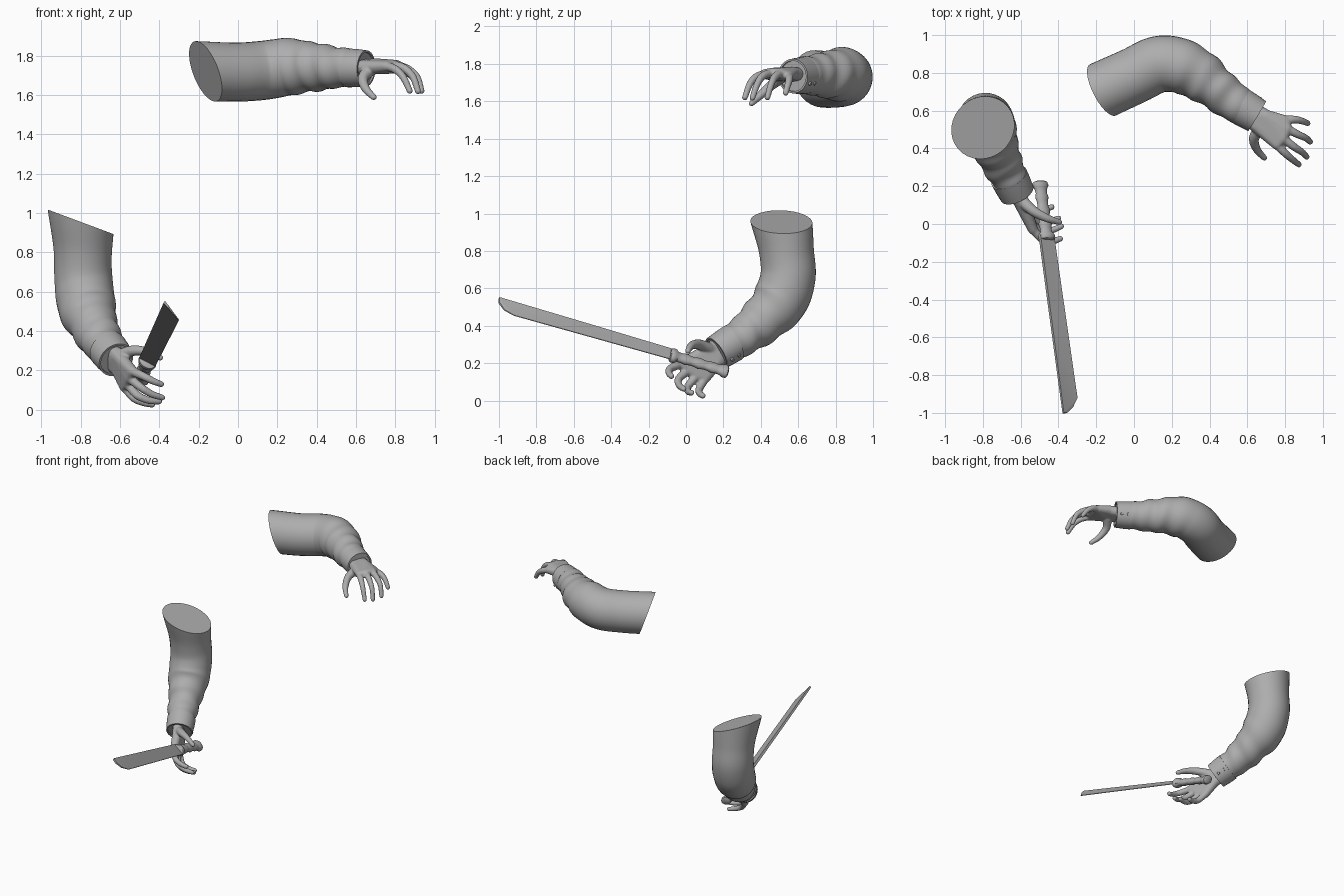
import bpy, bmesh, math
from mathutils import Vector as V, Matrix

if "Cube" in bpy.data.objects:
    bpy.data.objects.remove(bpy.data.objects["Cube"])

gray = bpy.data.materials.new("plain_gray")
gray.diffuse_color = (0.42, 0.42, 0.42, 1)
gray.use_nodes = True
gray.node_tree.nodes["Principled BSDF"].inputs["Base Color"].default_value = gray.diffuse_color


def finish(name, bm, angle=40):
    bmesh.ops.recalc_face_normals(bm, faces=bm.faces)
    me = bpy.data.meshes.new(name)
    bm.to_mesh(me)
    bm.free()
    me.materials.append(gray)
    ob = bpy.data.objects.new(name, me)
    bpy.context.collection.objects.link(ob)
    bpy.ops.object.select_all(action='DESELECT')
    ob.select_set(True)
    bpy.context.view_layer.objects.active = ob
    bpy.ops.object.shade_smooth_by_angle(angle=math.radians(angle))
    return ob


def loft(name, rings, angle=40):
    """Skin a list of point rings and cap both ends."""
    bm = bmesh.new()
    rows = [[bm.verts.new(p) for p in r] for r in rings]
    n = len(rows[0])
    for a, b in zip(rows, rows[1:]):
        for i in range(n):
            j = (i + 1) % n
            bm.faces.new((a[i], a[j], b[j], b[i]))
    bm.faces.new(rows[0])
    bm.faces.new(rows[-1])
    return finish(name, bm, angle)


def spline(pts, steps):
    """Catmull-Rom through 4D points (x, y, z, radius)."""
    p = [V(q) for q in pts]
    p = [2 * p[0] - p[1]] + p + [2 * p[-1] - p[-2]]
    out = []
    for i in range(1, len(p) - 2):
        a, b, c, d = p[i - 1:i + 3]
        for k in range(steps):
            t = k / steps
            out.append(0.5 * (2 * b + (c - a) * t + (2 * a - 5 * b + 4 * c - d) * t * t
                              + (3 * b - a - 3 * c + d) * t ** 3))
    return out + [p[-2]]


def frame(axis, ref):
    u = (ref - axis * ref.dot(axis)).normalized()
    return u, axis.cross(u)


SEG = 32


def sleeve(side, pts, cut, button_dir, phase):
    # sleeve tube with a slanted shoulder cut and soft folds on the forearm
    path = spline(pts, 7)
    pos = [q.xyz for q in path]
    ref, rings, n = V((0.3, 0.2, 1)) if side == "left" else V((1, 0.3, 0)), [], len(path)
    cut = V(cut).normalized()
    for i, q in enumerate(path):
        ax = (pos[min(i + 1, n - 1)] - pos[max(i - 1, 0)]).normalized()
        u, v = frame(ax, ref)
        ref = u
        s = i / (n - 1)
        amp = 0.035 * min(1, max(0, (s - 0.35) * 5)) * min(1, (1 - s) * 8)
        slant = max(0, 1 - s / 0.3)
        ring = []
        for k in range(SEG):
            a = 2 * math.pi * k / SEG
            f = 1 + amp * (math.sin(44 * s + 1.6 * math.sin(a + phase))
                           + 0.6 * math.sin(27 * s + 2 * a + phase))
            off = (u * math.cos(a) + v * math.sin(a)) * q[3] * f
            off -= ax * (off.dot(cut) / ax.dot(cut)) * slant
            ring.append(pos[i] + off)
        rings.append(ring)
    loft(side + "_sleeve", rings)

    # cuff band, open at the hand end
    end, r = pos[-1], path[-1][3]
    ax = (V(pts[-1][:3]) - V(pts[-2][:3])).normalized()
    u, v = frame(ax, ref)
    prof = [(-.10, r * .85), (-.10, r + .013), (-.05, r + .011), (.008, r + .006),
            (.008, r - .004), (-.04, r - .012)]
    loft(side + "_cuff", [[end + ax * t + (u * math.cos(2 * math.pi * k / SEG)
                          + v * math.sin(2 * math.pi * k / SEG)) * w
                          for k in range(SEG)] for t, w in prof])

    # two small cuff buttons
    d, e = frame(ax, V(button_dir))
    for j, t in enumerate((-.07, -.025)):
        bm = bmesh.new()
        m = Matrix((ax, e, d)).transposed().to_4x4()
        m.translation = end + ax * t + d * (r + .011)
        bmesh.ops.create_cone(bm, cap_ends=True, segments=14, radius1=.011,
                              radius2=.009, depth=.012, matrix=m)
        finish(f"{side}_button_{j + 1}", bm)


def add_hull(bm, balls):
    """Convex skin around a set of balls (x, y, z, radius)."""
    h = bmesh.new()
    for x, y, z, r in balls:
        bmesh.ops.create_icosphere(h, subdivisions=2, radius=r,
                                   matrix=Matrix.Translation((x, y, z)))
    pts = [v.co.copy() for v in h.verts]
    h.clear()
    for p in pts:
        h.verts.new(p)
    bmesh.ops.convex_hull(h, input=h.verts)
    bmesh.ops.delete(h, geom=[v for v in h.verts if not v.link_faces], context='VERTS')
    bmesh.ops.recalc_face_normals(h, faces=h.faces)
    me = bpy.data.meshes.new("tmp")
    h.to_mesh(me)
    h.free()
    bm.from_mesh(me)
    bpy.data.meshes.remove(me)


def hand(side, wrist, fingers, thumb):
    # palm and digits are fused into one smooth skin
    bm = bmesh.new()
    knuckles = [(*f[0], .027) for f in fingers]
    add_hull(bm, wrist[2:] + knuckles)
    add_hull(bm, wrist)
    for digit, r0 in [(f, .024) for f in fingers] + [(thumb, .034)]:
        path = spline([(*p, r0 - (r0 - .016) * i / (len(digit) - 1))
                       for i, p in enumerate(digit)], 3)
        for a, b in zip(path, path[1:]):
            add_hull(bm, [a, b])
    ob = finish(side + "_hand", bm)
    m = ob.modifiers.new("fuse", 'REMESH')
    m.mode, m.voxel_size, m.use_smooth_shade = 'VOXEL', 0.006, True
    m = ob.modifiers.new("soften", 'SMOOTH')
    m.factor, m.iterations = 0.5, 4


# bent arm that grips the knife
sleeve("right", [(-.80, .51, .955, .163), (-.79, .537, .80, .147), (-.785, .545, .66, .148),
                 (-.77, .50, .53, .148), (-.735, .41, .43, .125), (-.70, .325, .36, .108),
                 (-.66, .245, .305, .096), (-.622, .168, .257, .088)],
       (.35, 0, .94), (.6, .6, -.5), 0.5)
hand("right",
     [(-.645, .19, .31, .042), (-.66, .23, .255, .042),
      (-.60, .11, .265, .036), (-.61, .165, .205, .036)],
     [[(-.535, -.03, .195), (-.48, -.085, .17), (-.43, -.09, .145), (-.39, -.078, .13)],
      [(-.55, .01, .16), (-.495, -.04, .115), (-.44, -.035, .08), (-.385, -.012, .062)],
      [(-.56, .055, .13), (-.515, .01, .075), (-.455, .012, .048), (-.40, .03, .042)],
      [(-.575, .10, .115), (-.53, .07, .06), (-.48, .075, .036), (-.435, .09, .026)]],
     [(-.60, .13, .275), (-.535, .07, .30), (-.46, .03, .295), (-.395, .01, .265)])

# outstretched open arm
sleeve("left", [(-.165, .71, 1.72, .152), (0, .785, 1.716, .15), (.13, .845, 1.725, .15),
                (.25, .835, 1.742, .146), (.36, .775, 1.742, .13), (.45, .705, 1.74, .112),
                (.54, .638, 1.738, .10), (.645, .575, 1.735, .086)],
     (1, .5, .39), (.4, .75, -.4), 2.0)
hand("left",
     [(.60, .63, 1.74, .036), (.57, .58, 1.74, .036),
      (.70, .57, 1.75, .036), (.665, .505, 1.74, .036)],
     [[(.80, .55, 1.735), (.85, .553, 1.72), (.89, .545, 1.69), (.92, .533, 1.645)],
      [(.81, .505, 1.75), (.865, .475, 1.73), (.91, .455, 1.69), (.933, .435, 1.62)],
      [(.79, .455, 1.752), (.845, .41, 1.735), (.89, .38, 1.69), (.915, .355, 1.618)],
      [(.755, .42, 1.745), (.80, .375, 1.73), (.84, .34, 1.69), (.873, .315, 1.62)]],
     [(.675, .51, 1.73), (.635, .455, 1.685), (.65, .395, 1.63), (.69, .35, 1.588)])

# knife frame: length, width and thickness directions
spine0, spine1 = V((-.50, -.06, .265)), V((-.375, -1.0, .548))
edge0, edge1 = V((-.425, -.05, .212)), V((-.30, -.92, .455))
length = (spine1 - spine0).normalized()
width, thick = frame(length, edge0 - spine0)

# blade: wedge section, thick spine and thin cutting edge, rounded tip
outline = [(spine0, .010), (spine0.lerp(spine1, .5), .009), (spine1, .007),
           (V((-.355, -1.0, .524)), .006), (V((-.325, -.972, .485)), .004),
           (edge1, .002), (edge0.lerp(edge1, .5), .002), (edge0, .002)]
bm = bmesh.new()
top = [bm.verts.new(p + thick * t) for p, t in outline]
bot = [bm.verts.new(p - thick * t) for p, t in outline]
n = len(outline)
for s in (top, bot):
    for i, j, k, l in ((0, 1, 6, 7), (1, 2, 5, 6), (2, 3, 4, 5)):
        bm.faces.new((s[i], s[j], s[k], s[l]))
for i in range(n):
    j = (i + 1) % n
    bm.faces.new((top[i], top[j], bot[j], bot[i]))
finish("blade", bm, 25)

# handle: guard collar, finger grooves and a flared butt
butt, front = V((-.498, .225, .152)), V((-.460, -.085, .245))
prof = [(0, .028), (.02, .042), (.07, .046), (.13, .036), (.20, .032), (.27, .038),
        (.34, .032), (.42, .031), (.50, .038), (.57, .032), (.65, .031), (.73, .038),
        (.80, .033), (.87, .034), (.91, .047), (.96, .049), (.99, .044), (1, .036)]
loft("handle", [[butt.lerp(front, t) + width * math.cos(a) * w + thick * math.sin(a) * w * .72
                 for a in (2 * math.pi * k / 20 for k in range(20))] for t, w in prof])
